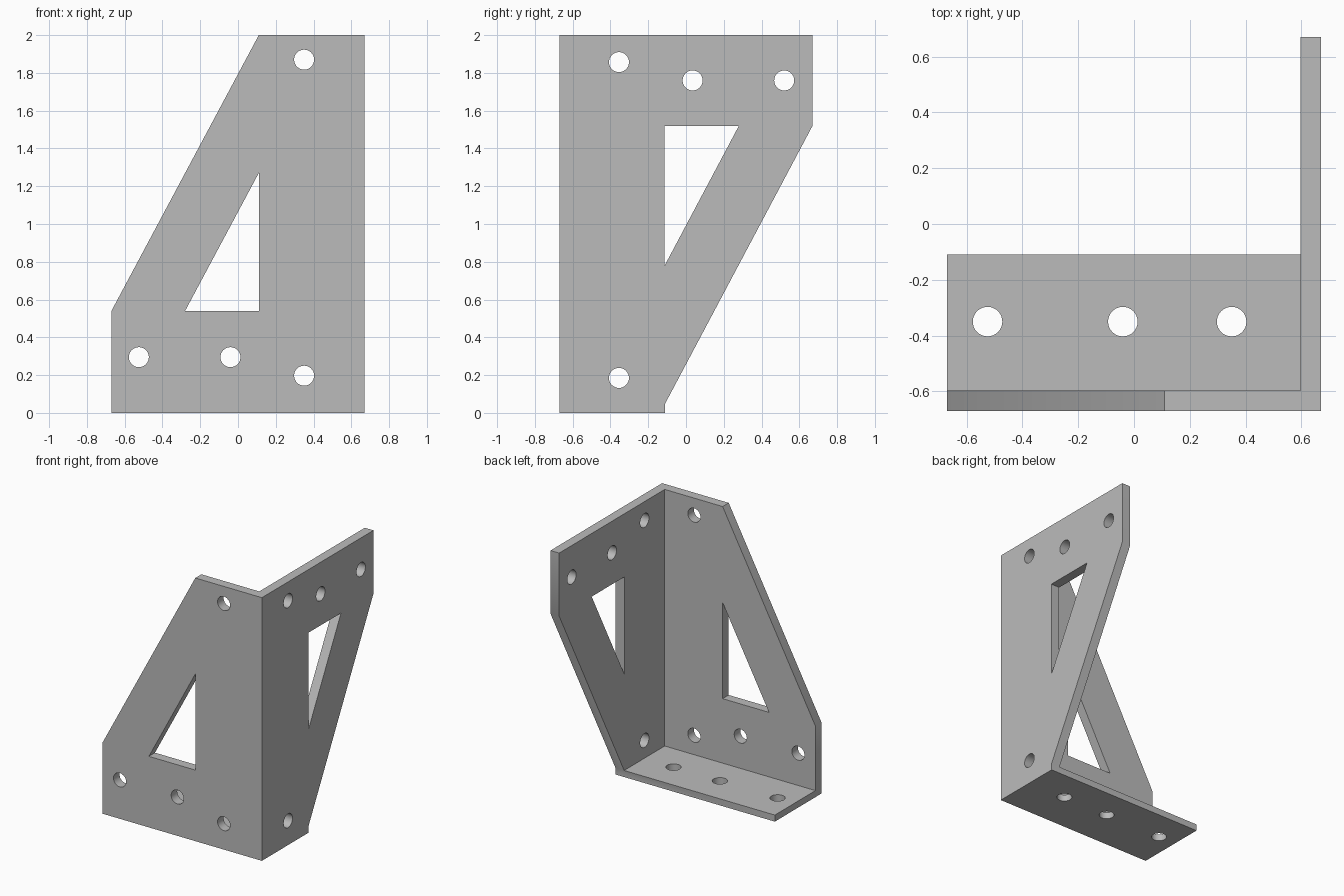
import bpy, bmesh, math
from mathutils import Vector

if "Cube" in bpy.data.objects:
    bpy.data.objects.remove(bpy.data.objects["Cube"], do_unlink=True)

metal = bpy.data.materials.new("grey metal")
metal.use_nodes = True
colour = (0.5, 0.5, 0.5, 1)
metal.diffuse_color = colour
metal.node_tree.nodes["Principled BSDF"].inputs["Base Color"].default_value = colour

H = 0.67      # half width
T = 0.073     # wall thickness
B = 0.05      # base thickness
E = -0.11     # rear edge of the base


def prism(name, outline, axis, start, end):
    """Extrude a 2D outline along an axis, from start to end."""
    def place(p, d):
        return {"x": (d, p[0], p[1]), "y": (p[0], d, p[1]), "z": (p[0], p[1], d)}[axis]
    bm = bmesh.new()
    face = bm.faces.new([bm.verts.new(place(p, start)) for p in outline])
    grown = bmesh.ops.extrude_face_region(bm, geom=[face])["geom"]
    shift = Vector(place((0, 0), end - start))
    bmesh.ops.translate(bm, vec=shift, verts=[v for v in grown if isinstance(v, bmesh.types.BMVert)])
    bmesh.ops.recalc_face_normals(bm, faces=bm.faces)
    mesh = bpy.data.meshes.new(name)
    bm.to_mesh(mesh)
    bm.free()
    mesh.materials.append(metal)
    obj = bpy.data.objects.new(name, mesh)
    bpy.context.scene.collection.objects.link(obj)
    return obj


def circle(centre, radius=0.053, sides=32):
    angles = [math.tau * i / sides for i in range(sides)]
    return [(centre[0] + radius * math.cos(a), centre[1] + radius * math.sin(a)) for a in angles]


# Three walls of the bracket
bracket = prism("corner_bracket", [(-H, 0), (H, 0), (H, 2), (0.11, 2), (-H, 0.54)], "y", -H, -H + T)
side_wall = prism("side_wall", [(-H, 0), (E, 0), (E, B), (H, 1.52), (H, 2), (-H, 2)], "x", H - T, H)
base = prism("base_plate", [(-H, -H), (H, -H), (H, E), (-H, E)], "z", 0, B)

# Triangular windows and screw holes, as axis, span and outlines
front = [[(-0.28, 0.54), (0.11, 0.54), (0.11, 1.27)]]
front += [circle(c) for c in [(-0.525, 0.295), (-0.04, 0.295), (0.35, 0.197), (0.35, 1.87)]]
side = [[(-0.113, 1.52), (0.28, 1.52), (-0.113, 0.78)]]
side += [circle(c) for c in [(-0.355, 1.857), (0.035, 1.76), (0.52, 1.76), (-0.355, 0.185)]]
floor = [circle((x, -0.35)) for x in (-0.525, -0.04, 0.35)]
cutters = []
for axis, start, end, outlines in [("y", -H - 0.1, -H + T + 0.02, front),
                                   ("x", H - T - 0.02, H + 0.1, side),
                                   ("z", -0.1, B + 0.02, floor)]:
    cutters += [prism("hole_cutter", o, axis, start, end) for o in outlines]

# Join the walls, then cut the openings
for operation, tools in [("UNION", [side_wall, base]), ("DIFFERENCE", cutters)]:
    for tool in tools:
        mod = bracket.modifiers.new(operation.title(), "BOOLEAN")
        mod.operation = operation
        mod.solver = "EXACT"
        mod.object = tool

# Bake the result and remove the helpers
bpy.context.view_layer.update()
graph = bpy.context.evaluated_depsgraph_get()
baked = bpy.data.meshes.new_from_object(bracket.evaluated_get(graph))
bracket.modifiers.clear()
bracket.data = baked
baked.name = "corner_bracket"
for helper in [side_wall, base] + cutters:
    bpy.data.objects.remove(helper, do_unlink=True)

# Smooth hole walls, sharp edges elsewhere
bpy.ops.object.select_all(action="DESELECT")
bracket.select_set(True)
bpy.context.view_layer.objects.active = bracket
bpy.ops.object.shade_smooth_by_angle(angle=math.radians(30))
